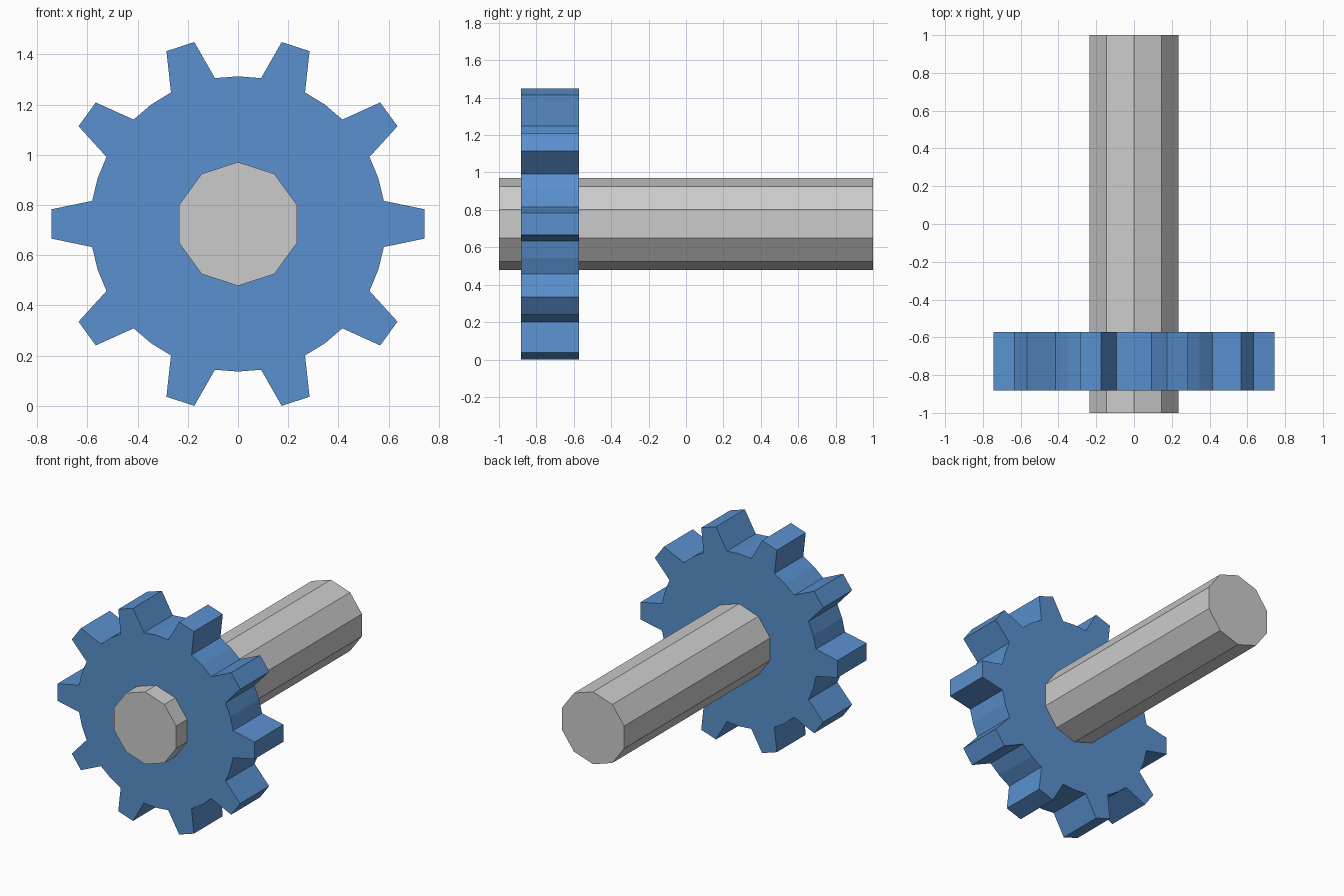
import bpy, bmesh
from math import sin, cos, radians

if "Cube" in bpy.data.objects:
    bpy.data.objects.remove(bpy.data.objects["Cube"])

AXIS_Z = 0.7247


def ring(steps):
    """Turn (angle in degrees, radius) pairs into x, z points about the axle."""
    return [(r * cos(radians(a)), AXIS_Z + r * sin(radians(a))) for a, r in steps]


def extrude_profile(name, points, y0, y1):
    """Extrude an x, z outline along y into a solid with flat caps."""
    bm = bmesh.new()
    front = bm.faces.new([bm.verts.new((x, y0, z)) for x, z in points])
    result = bmesh.ops.extrude_face_region(bm, geom=[front], use_keep_orig=True)
    verts = [g for g in result["geom"] if isinstance(g, bmesh.types.BMVert)]
    bmesh.ops.translate(bm, verts=verts, vec=(0, y1 - y0, 0))
    bmesh.ops.recalc_face_normals(bm, faces=bm.faces)
    mesh = bpy.data.meshes.new(name)
    bm.to_mesh(mesh)
    bm.free()
    obj = bpy.data.objects.new(name, mesh)
    bpy.context.collection.objects.link(obj)
    return obj


# Ten-sided axle, one corner pointing up
extrude_profile("axle", ring([(90 + 36 * i, 0.2465) for i in range(10)]), -1, 1)

# Gear wheel: ten tapered teeth with curved valleys between them
ROOT, TIP = 0.588, 0.745
tooth = [(-9, ROOT), (-4.5, TIP), (4.5, TIP), (9, ROOT), (18, ROOT)]
outline = [(36 * i + a, r) for i in range(10) for a, r in tooth]
gear = extrude_profile("gear_wheel", ring(outline), -0.882, -0.571)

blue = bpy.data.materials.new("blue")
blue.diffuse_color = (0.10, 0.28, 0.62, 1)
blue.use_nodes = True
blue.node_tree.nodes["Principled BSDF"].inputs["Base Color"].default_value = blue.diffuse_color
gear.data.materials.append(blue)
